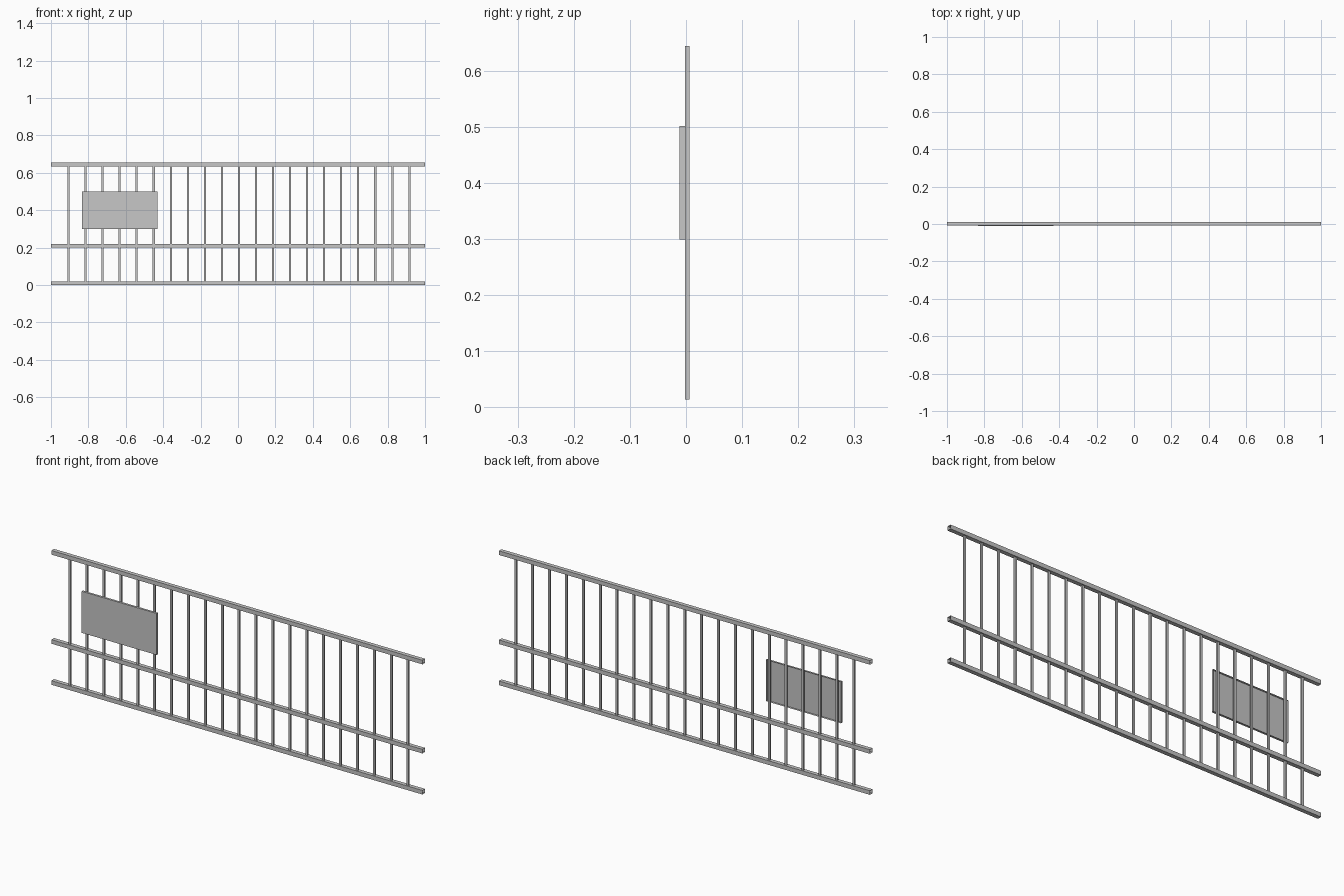
import bpy
import bmesh
from mathutils import Vector

cube = bpy.data.objects.get("Cube")
if cube:
    bpy.data.objects.remove(cube, do_unlink=True)

# Single light steel grey
steel = bpy.data.materials.new("steel_grey")
steel.use_nodes = True
grey = (0.57, 0.57, 0.57, 1)
steel.diffuse_color = grey
steel.node_tree.nodes["Principled BSDF"].inputs["Base Color"].default_value = grey


def open_box(name, low, high, open_sides):
    """Thin-walled box between two corners, without the faces pointing along open_sides."""
    low, high = Vector(low), Vector(high)
    size = high - low
    bm = bmesh.new()
    bmesh.ops.create_cube(bm, size=1)
    bm.normal_update()
    gone = [f for f in bm.faces
            if any(f.normal.dot(Vector(d)) > 0.9 for d in open_sides)]
    bmesh.ops.delete(bm, geom=gone, context='FACES')
    for v in bm.verts:
        v.co = v.co * size
    mesh = bpy.data.meshes.new(name)
    bm.to_mesh(mesh)
    bm.free()
    mesh.materials.append(steel)
    obj = bpy.data.objects.new(name, mesh)
    obj.location = (low + high) / 2
    bpy.context.collection.objects.link(obj)
    return obj


# Three horizontal square tubes, open at both ends
RAIL = 0.02
for name, z in (("bottom_rail", 0), ("middle_rail", 0.2), ("top_rail", 0.634)):
    open_box(name, (-1, -0.008, z), (1, 0.012, z + RAIL), [(1, 0, 0), (-1, 0, 0)])

# Row of upright flat bars running between the outer rails
BARS, FIRST, STEP = 21, -0.906, 0.0911
HALF_WIDTH, HALF_DEPTH = 0.0055, 0.0038
for i in range(BARS):
    x = FIRST + i * STEP
    open_box(f"upright_bar_{i + 1}", (x - HALF_WIDTH, 0.002 - HALF_DEPTH, 0.014),
             (x + HALF_WIDTH, 0.002 + HALF_DEPTH, 0.644), [(0, 0, 1), (0, 0, -1)])

# Shallow sign tray fixed to the front, open at the back
open_box("sign_plate", (-0.834, -0.012, 0.299), (-0.43, -0.0015, 0.501), [(0, 1, 0)])
